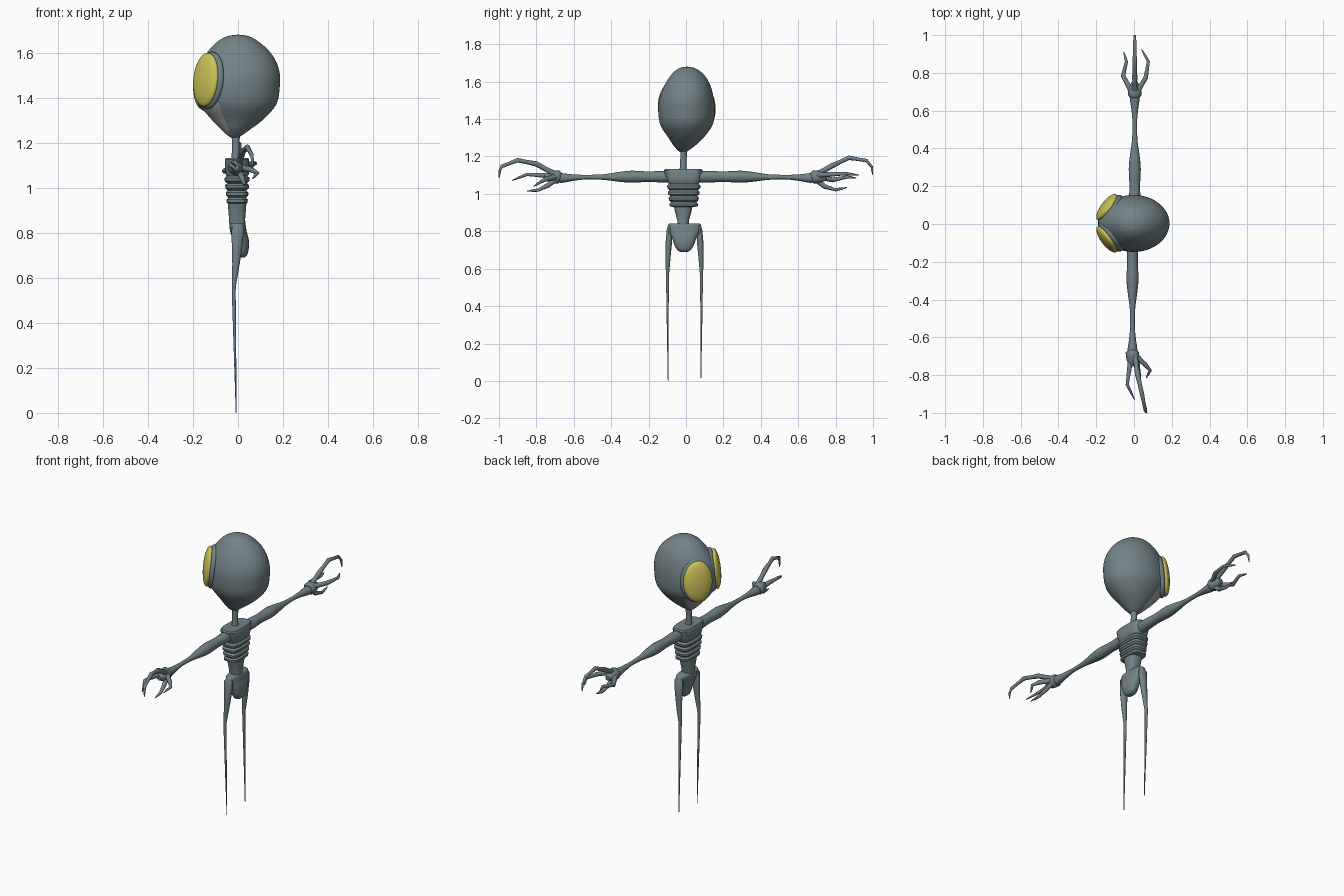
import bpy, bmesh, math
from mathutils import Vector, Matrix


def material(name, rgb):
    m = bpy.data.materials.new(name)
    m.diffuse_color = (*rgb, 1)
    return m


SKIN = material("slate grey skin", (0.17, 0.225, 0.24))
YELLOW = material("yellow eye", (0.62, 0.55, 0.10))
PALE = material("pale grey jaw", (0.38, 0.37, 0.37))


def finish(name, bm, mats, angle=40, rule=None):
    bmesh.ops.recalc_face_normals(bm, faces=bm.faces)
    for f in bm.faces:
        f.smooth = True
        if rule and rule(f.calc_center_median()):
            f.material_index = 1
    me = bpy.data.meshes.new(name)
    bm.to_mesh(me)
    bm.free()
    for m in mats:
        me.materials.append(m)
    me.set_sharp_from_angle(angle=math.radians(angle))
    ob = bpy.data.objects.new(name, me)
    bpy.context.collection.objects.link(ob)
    return ob


def smooth_rows(rows, k):
    """Catmull-Rom subdivision of a list of number rows."""
    if k < 2:
        return rows
    out = []
    for i in range(len(rows) - 1):
        a, b, c, d = (rows[max(i - 1, 0)], rows[i], rows[i + 1],
                      rows[min(i + 2, len(rows) - 1)])
        for j in range(k):
            t = j / k
            out.append([0.5 * (2 * q + (r - p) * t + (2 * p - 5 * q + 4 * r - s) * t * t
                               + (3 * q - p - 3 * r + s) * t ** 3)
                        for p, q, r, s in zip(a, b, c, d)])
    return out + [rows[-1]]


def skin_rings(bm, rings):
    vs = [[bm.verts.new(p) for p in ring] for ring in rings]
    n = len(vs[0])
    for a, b in zip(vs, vs[1:]):
        for i in range(n):
            bm.faces.new((a[i], a[(i + 1) % n], b[(i + 1) % n], b[i]))
    bm.faces.new(vs[0])
    bm.faces.new(vs[-1])


def loft(name, rows, n=24, k=1, power=1.0, mats=(SKIN,), angle=40, rule=None):
    """Horizontal rings from rows of z, centre x, radius x, centre y, radius y."""
    bm = bmesh.new()
    rings = []
    for z, cx, rx, cy, ry in smooth_rows(rows, k):
        ring = []
        for i in range(n):
            a = 2 * math.pi * (i + 0.5) / n
            c, s = math.cos(a), math.sin(a)
            ring.append((cx + rx * math.copysign(abs(c) ** power, c),
                         cy + ry * math.copysign(abs(s) ** power, s), z))
        rings.append(ring)
    skin_rings(bm, rings)
    return finish(name, bm, mats, angle, rule)


def tube(name, rows, n=12, k=1, angle=50):
    """Round tube through rows of x, y, z, radius."""
    rows = smooth_rows(rows, k)
    pts = [Vector(r[:3]) for r in rows]
    bm = bmesh.new()
    rings = []
    for i, p in enumerate(pts):
        d = (pts[min(i + 1, len(pts) - 1)] - pts[max(i - 1, 0)]).normalized()
        u = d.cross(Vector((1, 0, 0))).normalized()
        v = d.cross(u)
        rings.append([p + rows[i][3] * (u * math.cos(2 * math.pi * j / n)
                                        + v * math.sin(2 * math.pi * j / n)) for j in range(n)])
    skin_rings(bm, rings)
    return finish(name, bm, (SKIN,), angle)


def ellipsoid(name, centre, t, u, w, mat):
    m = Matrix((t, u, w)).transposed().to_4x4()
    m.translation = centre
    bm = bmesh.new()
    bmesh.ops.create_uvsphere(bm, u_segments=32, v_segments=20, radius=1, matrix=m)
    return finish(name, bm, (mat,))


# Head: big rounded skull with pointed chin, pale jaw patch facing -x
loft("head", [
    (1.680, 0, .004, .005, .004), (1.673, 0, .048, .006, .040),
    (1.650, 0, .090, .008, .075), (1.610, .003, .133, .009, .107),
    (1.560, .002, .168, .006, .131), (1.500, 0, .187, .003, .147),
    (1.440, -.002, .187, .003, .151), (1.390, -.002, .180, .003, .146),
    (1.350, 0, .157, .002, .130), (1.300, -.003, .112, 0, .094),
    (1.260, -.010, .066, -.008, .060), (1.230, -.015, .028, -.015, .026),
    (1.221, -.015, .008, -.015, .008)],
    n=56, k=5, mats=(SKIN, PALE),
    rule=lambda c: c.z < 1.385 and c.x < -0.08 + (1.377 - c.z) * 0.31)

# Eyes: large yellow ovals on raised sockets, one slightly lower than the other
for side, label, z in ((1, "left", 1.465), (-1, "right", 1.48)):
    w = Vector((-.8, .6 * side, .10)).normalized()
    t = Vector((.6, .8 * side, 0))
    u = w.cross(t).normalized()
    c = Vector((-.143, .085 * side + .004, z))
    ellipsoid(label + "_eye", c, t * .084, u * .12, w * .030, YELLOW)
    ellipsoid(label + "_eye_socket", c - w * .022, t * .095, u * .128, w * .036, SKIN)

# Neck
tube("neck", [(-.008, -.015, 1.10, .024), (-.010, -.015, 1.14, .018),
              (-.010, -.013, 1.20, .017), (-.010, -.012, 1.27, .02)], 16)

# Chest: flat-topped block, ridged ribs below
ribs = [(1.132, -.004, .050, -.015, .098), (1.125, -.004, .054, -.015, .104),
        (1.085, -.004, .054, -.013, .094), (1.060, -.004, .052, -.012, .084)]
for i in range(4):
    z = 1.052 - i * .032
    s = 1 - .05 * i
    ribs += [(z, -.004, .046 * s, -.012, .080 * s), (z - .009, -.004, .056 * s, -.012, .090 * s),
             (z - .022, -.004, .055 * s, -.012, .088 * s)]
ribs.append((.930, -.004, .040, -.014, .058))
loft("chest", ribs, n=32, power=.55, angle=35)

# Waist
loft("waist", [(.945, -.004, .043, -.015, .052), (.90, -.004, .039, -.015, .043),
               (.86, -.004, .036, -.015, .032), (.82, -.002, .036, -.015, .028)], power=.7)

# Pelvis: flared hip plate tapering to a rounded bottom
loft("pelvis", [(.842, -.002, .030, -.008, .080), (.834, -.002, .036, -.008, .088),
                (.805, .002, .037, -.008, .084), (.770, .012, .036, -.009, .068),
                (.730, .016, .032, -.010, .054), (.702, .016, .025, -.011, .038),
                (.690, .015, .014, -.011, .020)], k=3, power=.8)

# Legs: long spikes with a knee bend
for side, label in ((1, "left"), (-1, "right")):
    y = -.008
    loft(label + "_leg", [
        (.832, 0, .018, y + side * .077, .010), (.812, -.002, .029, y + side * .080, .015),
        (.74, -.004, .024, y + side * .084, .018), (.66, -.009, .017, y + side * .088, .014),
        (.57, -.018, .010, y + side * .091, .009), (.54, -.019, .009, y + side * .091, .008),
        (.30, -.014, .006, y + side * .090, .005),
        (0 if side < 0 else .012, -.008, .002, y + side * .088, .0015)], n=12)

# Arms: bulging upper arm, thin elbow, flared wrist cuff
for s, label, cx in ((1, "left", .004), (-1, "right", -.008)):
    tube(label + "_arm", [
        (cx * .5, s * .06, 1.092, .032), (cx, s * .13, 1.092, .031), (cx, s * .20, 1.092, .028),
        (cx, s * .29, 1.092, .032), (cx, s * .36, 1.091, .026), (cx, s * .44, 1.090, .015),
        (cx, s * .53, 1.090, .012), (cx, s * .60, 1.087, .017), (cx, s * .665, 1.085, .026),
        (cx, s * .685, 1.086, .022)], 20, 3)
    tube(label + "_palm", [
        (cx, s * .672, 1.088, .028), (cx, s * .682, 1.090, .036), (cx, s * .70, 1.090, .035),
        (cx, s * .725, 1.089, .030), (cx, s * .755, 1.088, .014)], 12)

# Fingers: jointed claws given by base, knuckle, joint and tip points
hands = {
    "left": {
        "raised": [(.004, .70, 1.105), (.004, .78, 1.150), (.004, .87, 1.193),
                   (.004, .965, 1.178), (.004, .993, 1.145), (.004, .999, 1.10)],
        "back": [(.018, .70, 1.10), (.062, .775, 1.105), (.076, .86, 1.108), (.040, .925, 1.10)],
        "front": [(-.012, .70, 1.09), (-.058, .785, 1.075), (-.040, .86, 1.09), (-.054, .91, 1.085)],
        "lower": [(.004, .69, 1.08), (.006, .74, 1.040), (.008, .80, 1.022), (.004, .86, 1.034)]},
    "right": {
        "raised": [(.005, -.70, 1.105), (.020, -.80, 1.160), (.042, -.90, 1.180),
                   (.060, -.985, 1.147), (.064, -.995, 1.125), (.065, -.999, 1.085)],
        "back": [(.012, -.70, 1.09), (.060, -.745, 1.08), (.086, -.775, 1.065), (.065, -.815, 1.04)],
        "front": [(-.018, -.70, 1.09), (-.025, -.77, 1.10), (-.036, -.85, 1.104), (.003, -.93, 1.072)],
        "lower": [(.002, -.69, 1.08), (.018, -.74, 1.045), (.028, -.79, 1.020), (.034, -.85, 1.015)]},
}
for label, fingers in hands.items():
    for kind, pts in fingers.items():
        rows = []
        for i, p in enumerate(pts):
            f = i / (len(pts) - 1)
            rows.append((*p, .0145 * (1 - f) ** .7 + .002))
            if i < len(pts) - 1:  # slimmer bone between swollen joints
                q = (Vector(p) + Vector(pts[i + 1])) / 2
                rows.append((*q, .011 * (1 - f) ** .8 + .002))
        tube(f"{label}_{kind}_finger", rows, 10)
